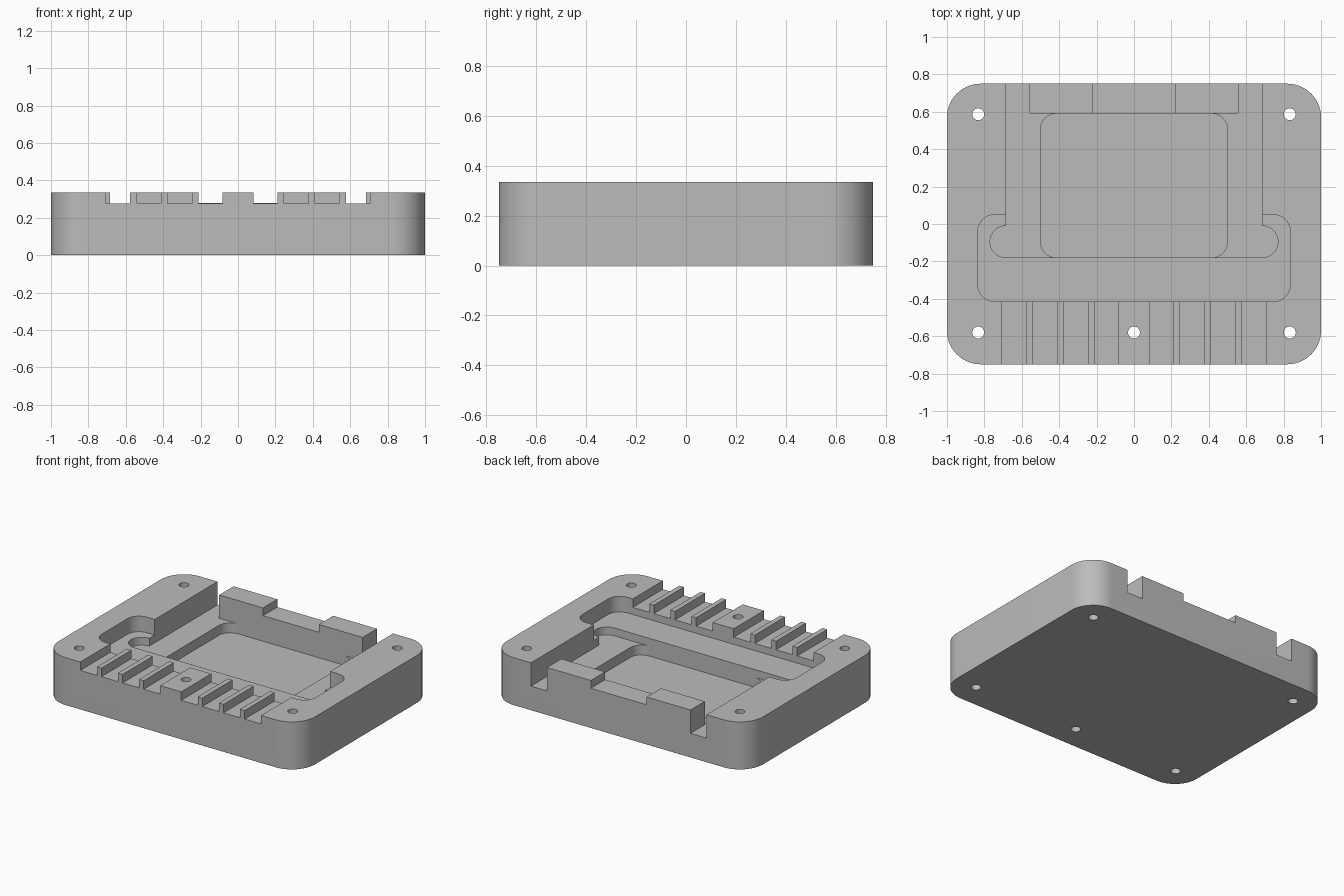
import bpy, bmesh
from math import cos, sin, radians

cube = bpy.data.objects.get("Cube")
if cube:
    bpy.data.objects.remove(cube, do_unlink=True)

HEIGHT = 0.335
ABOVE = 0.5

grey = bpy.data.materials.new("plain grey")
grey.use_nodes = True
grey.diffuse_color = (0.5, 0.5, 0.5, 1)
grey.node_tree.nodes["Principled BSDF"].inputs["Base Color"].default_value = (0.5, 0.5, 0.5, 1)


def arc(cx, cy, r, start, end, steps=14):
    angles = [radians(start + (end - start) * i / steps) for i in range(steps + 1)]
    return [(cx + r * cos(a), cy + r * sin(a)) for a in angles]


def rounded_rect(x0, x1, y0, y1, r):
    return (arc(x1 - r, y0 + r, r, -90, 0) + arc(x1 - r, y1 - r, r, 0, 90)
            + arc(x0 + r, y1 - r, r, 90, 180) + arc(x0 + r, y0 + r, r, 180, 270))


def rect(x0, x1, y0, y1):
    return [(x0, y0), (x1, y0), (x1, y1), (x0, y1)]


def prism(name, outline, z0, z1):
    """Solid made by extruding a counterclockwise outline."""
    mesh = bpy.data.meshes.new(name)
    bm = bmesh.new()
    face = bm.faces.new([bm.verts.new((x, y, z0)) for x, y in outline])
    top = bmesh.ops.extrude_face_region(bm, geom=[face])["geom"]
    verts = [v for v in top if isinstance(v, bmesh.types.BMVert)]
    bmesh.ops.translate(bm, verts=verts, vec=(0, 0, z1 - z0))
    bmesh.ops.recalc_face_normals(bm, faces=bm.faces)
    bm.to_mesh(mesh)
    bm.free()
    obj = bpy.data.objects.new(name, mesh)
    bpy.context.collection.objects.link(obj)
    mesh.materials.append(grey)
    return obj


# Tray body with rounded corners
tray = prism("tray_body", rounded_rect(-1, 1, -0.75, 0.75, 0.18), 0, HEIGHT)
bpy.ops.object.select_all(action="DESELECT")
tray.select_set(True)
bpy.context.view_layer.objects.active = tray


def cut(name, outline, floor):
    cutter = prism(name, outline, floor, ABOVE)
    cutter.hide_render = True
    mod = tray.modifiers.new(name, "BOOLEAN")
    mod.operation = "DIFFERENCE"
    mod.solver = "EXACT"
    mod.object = cutter
    bpy.ops.object.modifier_apply(modifier=mod.name)
    bpy.data.objects.remove(cutter, do_unlink=True)


# Shallow wide recess behind the grooves
cut("wide_recess", rounded_rect(-0.835, 0.835, -0.415, 0.05, 0.09), 0.225)

# Main bed with round side lobes and two channels out through the back
half = arc(0.685, -0.095, 0.085, -90, 90)
half += [(0.685, 0.85), (0.56, 0.85), (0.56, 0.59)]
cut("main_bed", half + [(-x, y) for x, y in reversed(half)], 0.17)

# Deep central pocket
cut("deep_pocket", rounded_rect(-0.5, 0.5, -0.18, 0.59, 0.085), 0.1)

# Lowered middle of the back wall
cut("back_gap", rect(-0.218, 0.218, 0.5, 0.85), 0.28)

# Grooves through the front wall, four on each side
for i in range(4):
    inner = 0.082 + 0.165 * i
    for side in (-1, 1):
        xs = sorted((side * inner, side * (inner + 0.129)))
        cut("front_groove", rect(xs[0], xs[1], -0.85, -0.35), 0.275)

# Screw holes
for x, y in [(-0.833, 0.587), (0.833, 0.587), (-0.833, -0.58), (0.833, -0.58), (0, -0.58)]:
    cut("screw_hole", arc(x, y, 0.032, 0, 345, 23), -0.1)

bpy.ops.object.shade_smooth_by_angle(angle=radians(30))
